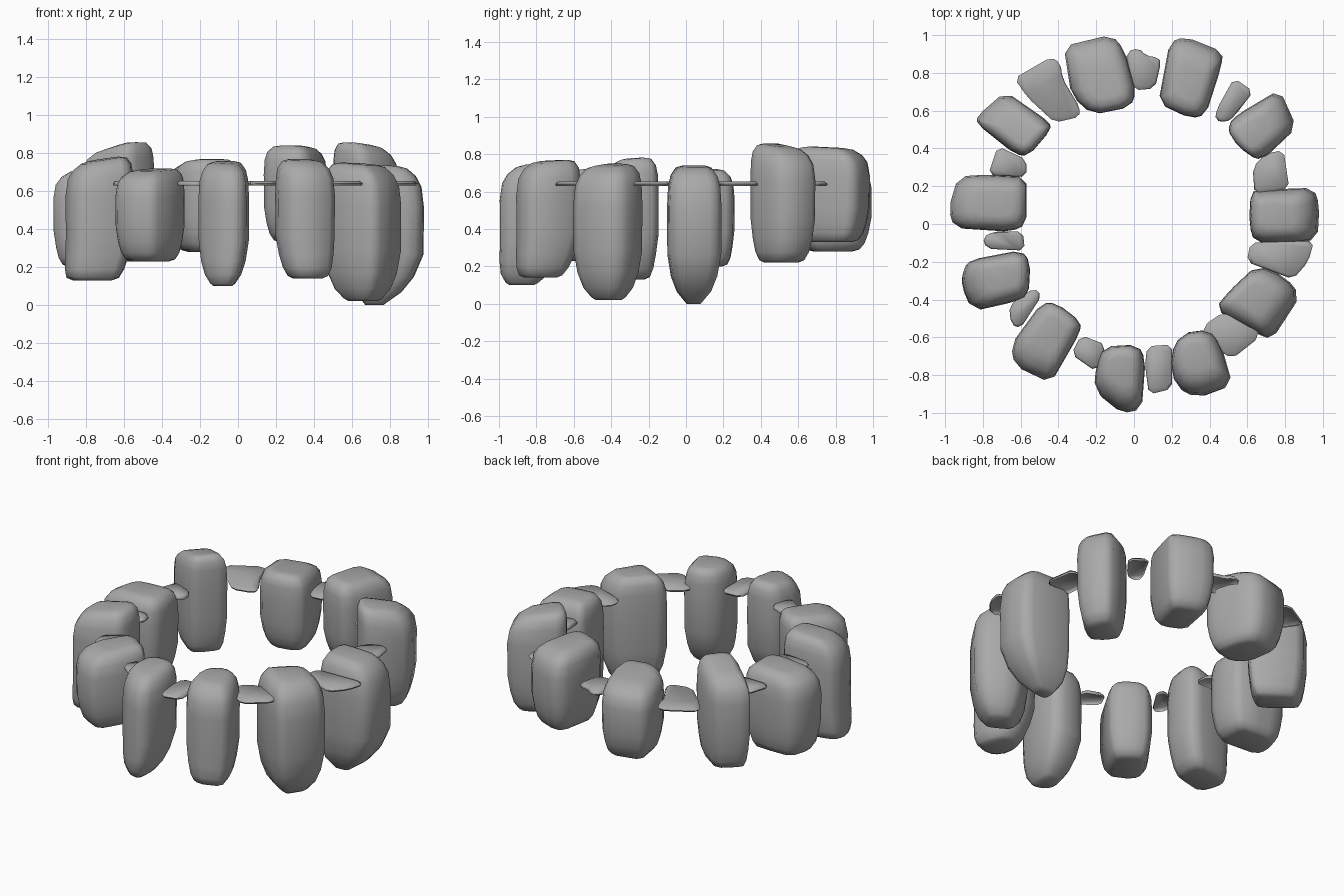
import bpy
import bmesh
from mathutils import Vector

cube = bpy.data.objects.get("Cube")
if cube:
    bpy.data.objects.remove(cube, do_unlink=True)

grey = bpy.data.materials.new("stone grey")
grey.use_nodes = True
colour = (0.4, 0.4, 0.4, 1)
grey.diffuse_color = colour
grey.node_tree.nodes["Principled BSDF"].inputs["Base Color"].default_value = colour


def rounded_outline(text, cut):
    """Corners written as 'x,y x,y ...' in hundredths, each corner cut in two."""
    corners = [Vector([int(v) / 100 for v in p.split(",")]) for p in text.split()]
    result = []
    for i, p in enumerate(corners):
        for q in (corners[i - 1], corners[(i + 1) % len(corners)]):
            edge = q - p
            result.append(p + edge.normalized() * min(cut, edge.length * 0.3))
    return result, sum(result, Vector((0, 0))) / len(result)


def loft(name, rings, bottom):
    """Skin stacked rings of equal length and cap the ends."""
    bm = bmesh.new()
    loops = [[bm.verts.new(p) for p in ring] for ring in rings]
    n = len(loops[0])
    for low, high in zip(loops, loops[1:]):
        for i in range(n):
            j = (i + 1) % n
            bm.faces.new((low[i], low[j], high[j], high[i]))
    bm.faces.new(loops[-1])
    if bottom:
        bm.faces.new(loops[0][::-1])
    bmesh.ops.recalc_face_normals(bm, faces=bm.faces)
    mesh = bpy.data.meshes.new(name)
    bm.to_mesh(mesh)
    bm.free()
    mesh.materials.append(grey)
    obj = bpy.data.objects.new(name, mesh)
    bpy.context.collection.objects.link(obj)
    bpy.ops.object.select_all(action="DESELECT")
    obj.select_set(True)
    bpy.context.view_layer.objects.active = obj
    bpy.ops.object.shade_smooth_by_angle(angle=1.1)


def stone(name, low, high, taper, lean, slope, text):
    """Standing stone: crown sloping outwards, straight body, tapering foot."""
    outline, centre = rounded_outline(text, 0.04)
    inward = -centre.normalized()
    # Height fraction, scale, inward shift
    levels = [(0, taper * 0.75, lean), (0.02, taper, lean * 0.95),
              (0.09, 0.45 + taper * 0.55, lean * 0.7), (0.2, 0.8 + taper * 0.18, lean * 0.35),
              (0.36, 1, 0), (0.7, 1.01, 0), (0.85, 0.97, 0.005),
              (0.93, 0.87, 0.015), (0.985, 0.68, 0.025), (1, 0.45, 0.03)]
    rings = []
    for t, scale, shift in levels:
        tilt = slope * max(0, (t - 0.6) / 0.4)
        ring = []
        for p in outline:
            offset = (p - centre) * scale
            z = low + t * (high - low) + tilt * (offset.dot(inward) - 0.08)
            ring.append((*(centre + offset + inward * shift), z))
        rings.append(ring)
    loft(name, rings, True)


def slab(name, text):
    """Thin domed slab, open underneath."""
    outline, centre = rounded_outline(text, 0.025)
    loft(name, [[(*(centre + (p - centre) * scale), z) for p in outline]
                for scale, z in ((0.97, 0.63), (1.02, 0.64), (0.9, 0.653))], False)


# Standing stones: foot height, crown height, foot taper, foot lean, crown slope, outline
stone("back_right_stone", 0.28, 0.77, 0.7, 0, 0.1, "-37,94 -12,100 -5,92 1,70 -2,62 -22,58 -33,68")
stone("back_left_stone", 0.33, 0.84, 0.7, 0, 0.05, "19,96 27,99 47,91 46,83 38,58 30,56 13,64")
stone("left_back_stone", 0.22, 0.86, 0.7, 0, 0.12, "50,53 55,58 77,71 86,51 68,34 61,36 51,46")
stone("left_stone", 0, 0.74, 0.35, 0.07, 0.05, "62,17 67,18 95,19 98,10 97,-8 85,-10 64,-10 61,0")
stone("left_front_stone", 0.02, 0.75, 0.5, 0, 0.08, "65,-22 80,-28 88,-38 73,-61 65,-58 43,-45 50,-36")
stone("front_left_stone", 0.14, 0.77, 0.68, -0.05, 0.05, "25,-58 40,-56 46,-64 52,-85 33,-92 22,-86 19,-70")
stone("front_stone", 0.1, 0.76, 0.5, -0.07, 0.1, "-16,-65 2,-64 6,-72 4,-98 -6,-100 -21,-88 -20,-75")
stone("front_right_stone", 0.23, 0.72, 0.72, 0, 0.05, "-49,-42 -41,-42 -28,-52 -29,-58 -44,-84 -63,-75 -65,-64")
stone("right_front_stone", 0.13, 0.78, 0.78, -0.04, 0.15, "-86,-19 -60,-14 -55,-20 -56,-38 -63,-41 -85,-46 -91,-32 -90,-23")
stone("right_stone", 0.2, 0.72, 0.75, 0, 0.05, "-93,25 -78,26 -57,25 -57,0 -65,-4 -95,-2 -98,8")
stone("right_back_stone", 0.23, 0.86, 0.75, 0, 0.25, "-68,70 -45,54 -44,50 -56,36 -63,37 -83,53 -83,57")

# Thin linking slabs between neighbouring stones
slab("back_slab", "-4,91 3,93 6,89 13,88 14,85 11,72 0,71 -3,80")
slab("back_left_slab", "53,77 63,70 53,57 49,54 43,55 44,61")
slab("left_back_slab", "63,30 70,37 79,39 82,19 64,16")
slab("left_slab", "62,-10 95,-9 92,-20 84,-29 60,-20")
slab("left_front_slab", "37,-54 47,-47 64,-50 66,-60 52,-71 37,-62")
slab("front_left_slab", "7,-65 20,-64 20,-87 8,-90 6,-75")
slab("front_right_slab", "-28,-59 -15,-64 -20,-78 -33,-69")
slab("right_front_slab", "-53,-34 -49,-38 -60,-55 -65,-53 -66,-43")
slab("right_slab", "-80,-7 -74,-4 -59,-4 -58,-14 -78,-13")
slab("right_back_slab", "-72,41 -57,34 -57,25 -77,26")
slab("back_right_slab", "-63,77 -44,88 -39,85 -38,77 -29,62 -29,57 -42,54 -56,67")
